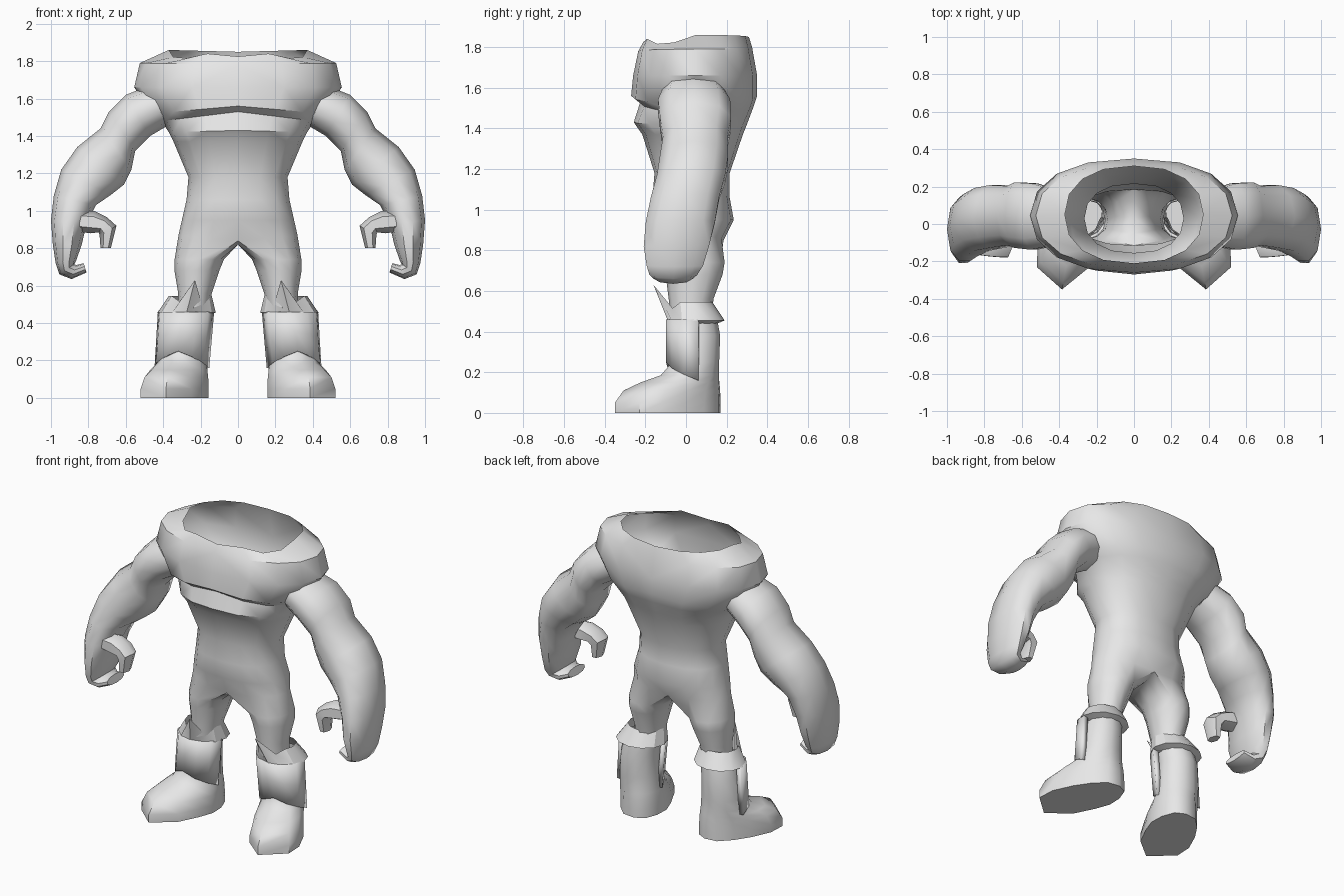
import bpy, bmesh, math
from mathutils import Vector

if "Cube" in bpy.data.objects:
    bpy.data.objects.remove(bpy.data.objects["Cube"])

grey = bpy.data.materials.new("plain_grey")
grey.diffuse_color = (0.8, 0.8, 0.8, 1)
grey.use_nodes = True
grey.node_tree.nodes["Principled BSDF"].inputs["Base Color"].default_value = grey.diffuse_color


def finish(name, bm, angle=50, thickness=0):
    """Turn a right-hand half into a smooth, mirrored object."""
    bmesh.ops.recalc_face_normals(bm, faces=bm.faces)
    mesh = bpy.data.meshes.new(name)
    bm.to_mesh(mesh)
    bm.free()
    mesh.materials.append(grey)
    obj = bpy.data.objects.new(name, mesh)
    bpy.context.collection.objects.link(obj)
    bpy.context.view_layer.objects.active = obj
    obj.select_set(True)
    bpy.ops.object.shade_smooth_by_angle(angle=math.radians(angle))
    obj.select_set(False)
    if thickness:
        sol = obj.modifiers.new("thickness", 'SOLIDIFY')
        sol.thickness = thickness
        sol.offset = -1
    mir = obj.modifiers.new("mirror", 'MIRROR')
    mir.use_mirror_merge = True
    mir.merge_threshold = 0.001
    return obj


def bridge(bm, a, b, closed=True):
    n = len(a)
    for i in range(n if closed else n - 1):
        j = (i + 1) % n
        bm.faces.new((a[i], a[j], b[j], b[i]))


def loft(bm, rings, closed=True, cap_start=False, cap_end=False):
    vs = [[bm.verts.new(p) for p in r] for r in rings]
    for a, b in zip(vs, vs[1:]):
        bridge(bm, a, b, closed)
    if cap_start:
        bm.faces.new(vs[0])
    if cap_end:
        bm.faces.new(vs[-1])
    return vs


def oval(cx, cy, z, rx, ry, start, n=12):
    return [Vector((cx + rx * math.cos(math.radians(start + 360 * k / n)),
                    cy + ry * math.sin(math.radians(start + 360 * k / n)), z))
            for k in range(n)]


# Torso: half rings from front centre round the side to back centre
def half_ring(zf, zs, zb, hx, yf, yb):
    pts = []
    for k in range(9):
        t = math.radians(-90 + 22.5 * k)
        w = max(0.0, math.cos(t)) ** 0.85 if 0 < k < 8 else 0.0
        s = math.copysign(abs(math.sin(t)) ** 0.9, math.sin(t))
        z = (zf if k < 4 else zb) * (1 - w) + zs * w
        pts.append((hx * w, (yf + yb) / 2 + s * (yb - yf) / 2, z))
    return pts


torso = [
    (1.825, 1.86, 1.85, .37, -.21, .31),
    (1.78, 1.79, 1.80, .525, -.235, .325),
    (1.66, 1.66, 1.66, .555, -.26, .35),
    (1.56, 1.52, 1.56, .46, -.27, .35),
    (1.53, 1.48, 1.50, .41, -.225, .33),
    (1.43, 1.42, 1.42, .37, -.257, .30),
    (1.37, 1.37, 1.37, .345, -.215, .28),
    (1.18, 1.18, 1.18, .265, -.155, .215),
    (1.06, 1.06, 1.06, .275, -.165, .215),
    (.95, .95, .95, .30, -.155, .235),
    (.84, .87, .85, .318, -.115, .185),
]
bm = bmesh.new()
vs = loft(bm, [half_ring(*r) for r in torso], closed=False)
rim = vs[0]
for k in (2, 3):          # dipped neck opening on the front
    rim[k].co.z -= .035
# Legs continue from the pelvis ring plus a crotch line
crotch = [bm.verts.new((0, y, .82)) for y in (.12, .035, -.05)]
prev = vs[-1] + crotch
for z, cx, cy, rx, ry in [(.74, .207, .04, .132, .15), (.68, .22, .04, .12, .14),
                          (.56, .23, .025, .09, .11), (.44, .24, .025, .085, .10)]:
    ring = [bm.verts.new(p) for p in oval(cx, cy, z, rx, ry, -120)]
    bridge(bm, prev, ring)
    prev = ring
finish("body_and_legs", bm, 40)


# Arms: each ring is an outer point, an inner point and a depth range
def limb_ring(ox, oz, ix, iz, y0, y1, n=10):
    pts = []
    for k in range(n):
        t = 2 * math.pi * k / n
        c, s = math.cos(t), math.sin(t)
        s = math.copysign(abs(s) ** 0.85, s)
        pts.append(((ox + ix) / 2 + c * (ox - ix) / 2,
                    (y0 + y1) / 2 + s * (y1 - y0) / 2,
                    (oz + iz) / 2 + c * (oz - iz) / 2))
    return pts


arm = [
    (.45, 1.68, .385, 1.45, -.12, .19),
    (.60, 1.62, .47, 1.40, -.145, .225),
    (.69, 1.53, .55, 1.32, -.135, .23),
    (.735, 1.44, .57, 1.22, -.12, .21),
    (.86, 1.34, .61, 1.14, -.135, .215),
    (.945, 1.22, .68, 1.085, -.15, .20),
    (.985, 1.08, .76, 1.03, -.18, .17),
    (1.0, .95, .81, .93, -.205, .15),
    (.99, .82, .835, .82, -.215, .12),
    (.975, .72, .865, .735, -.20, .09),
    (.955, .66, .875, .715, -.185, .06),
    (.89, .635, .865, .71, -.165, .04),
    (.81, .67, .825, .72, -.15, .02),
]
bm = bmesh.new()
loft(bm, [limb_ring(*r) for r in arm], cap_end=True)
finish("arm", bm)

# Hooked thumb
thumb = [
    (.86, 1.0, .86, .89, -.17, -.03),
    (.77, 1.0, .79, .88, -.18, -.04),
    (.70, .965, .745, .885, -.185, -.05),
    (.65, .92, .74, .87, -.185, -.06),
    (.68, .80, .735, .80, -.17, -.08),
]
bm = bmesh.new()
loft(bm, [limb_ring(*r, n=6) for r in thumb], cap_start=True, cap_end=True)
finish("thumb", bm)

# Boot: sole outline blending up into a round shaft
sole = [(.385, -.35), (.52, -.23), (.515, -.12), (.46, 0), (.40, .09), (.33, .16),
        (.25, .17), (.19, .14), (.16, .06), (.157, -.03), (.19, -.12), (.25, -.24)]
ankle = oval(.29, .045, 0, .125, .12, -70)
rings = []
for z, t in [(0, 0), (.05, 0), (.11, .15), (.15, .45), (.185, .8), (.25, 1)]:
    rings.append([Vector((x, y, z)).lerp(Vector((a.x, a.y, z)), t)
                  for (x, y), a in zip(sole, ankle)])
rings.append(oval(.285, .05, .38, .115, .12, -70))
rings.append(oval(.265, .04, .49, .11, .11, -70))
bm = bmesh.new()
loft(bm, rings, cap_start=True)
finish("boot", bm)

# Flared cuff with a pointed front flap
top = oval(.255, .025, .545, .115, .105, -90)
top[0] = Vector((.23, -.16, .63))
top[1].z = top[11].z = .515
low = oval(.275, .05, .455, .156, .14, -90)
under = oval(.275, .045, .44, .11, .11, -90)
bm = bmesh.new()
loft(bm, [top, low, under])
finish("boot_cuff", bm, 30)

# Shin guard: half wrap over the front, lower edge notched over the instep
rows = []
for f in (0, .5, 1):
    row = []
    for j in range(7):
        a = -90 + 30 * (j - 3)
        bottom = .25 - .09 * abs(j - 3) / 3
        z = .46 + (bottom - .46) * f
        cx, rx = .278 + .022 * f, .152 - .004 * f
        row.append((cx + rx * math.cos(math.radians(a + 8)),
                    .04 + .14 * math.sin(math.radians(a + 8)), z))
    rows.append(row)
bm = bmesh.new()
loft(bm, rows, closed=False)
finish("shin_guard", bm, 40, .03)
